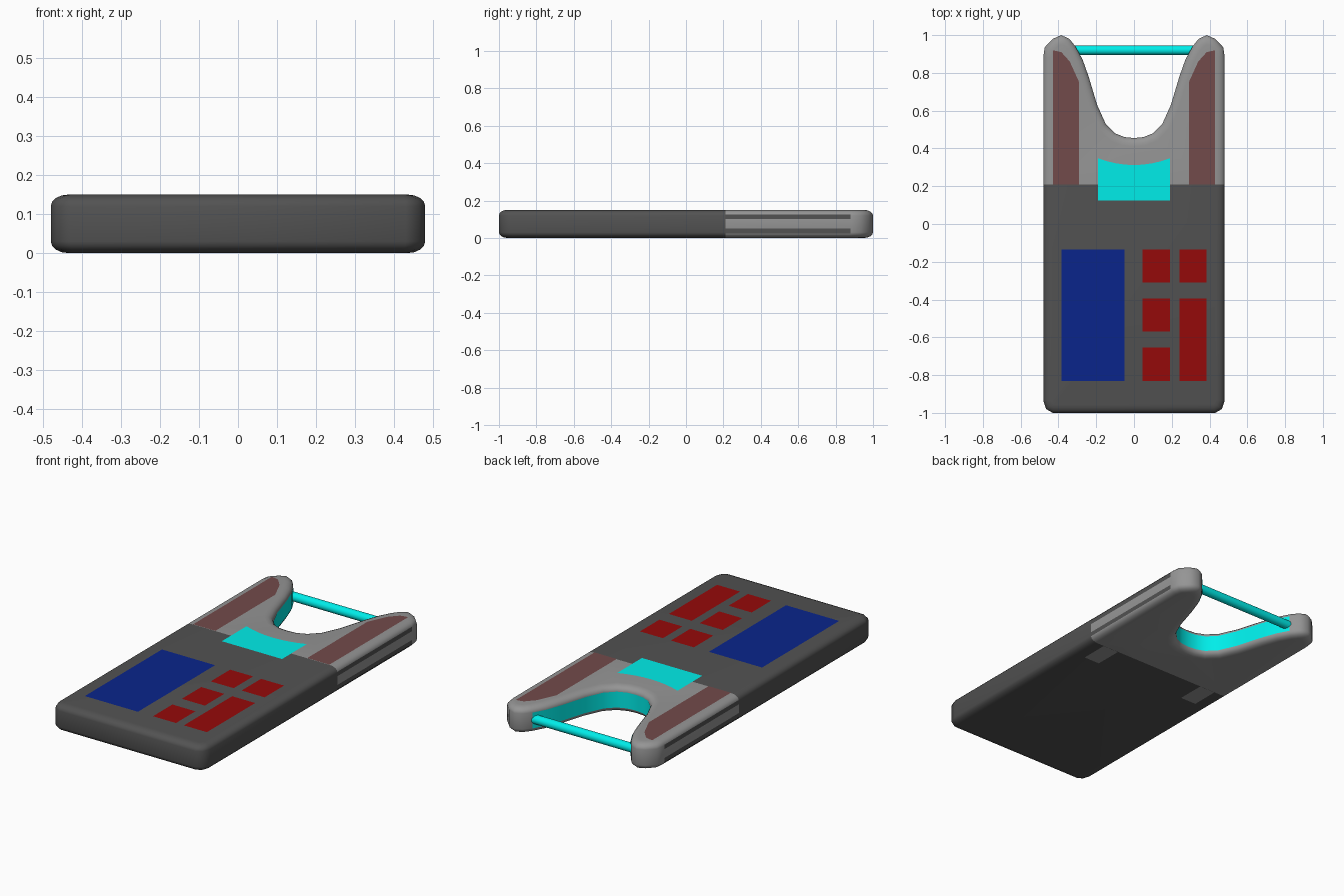
import bpy, bmesh
from math import sin, cos, pi, radians
from mathutils import Vector, Matrix

if "Cube" in bpy.data.objects:
    bpy.data.objects.remove(bpy.data.objects["Cube"])

H, SPLIT, EPS = 0.15, 0.21, 0.0015


def material(name, r, g, b):
    m = bpy.data.materials.new(name)
    m.diffuse_color = (r, g, b, 1)
    m.use_nodes = True
    m.node_tree.nodes["Principled BSDF"].inputs["Base Color"].default_value = m.diffuse_color
    return m


DARK = material("dark_grey", 0.085, 0.085, 0.085)
LIGHT = material("light_grey", 0.30, 0.30, 0.30)
RED = material("red", 0.30, 0.003, 0.003)
MAROON = material("maroon", 0.17, 0.07, 0.07)
BLUE = material("blue", 0.003, 0.018, 0.26)
CYAN = material("cyan", 0.0, 0.85, 0.82)


def finish(name, bm, mat, smooth=True):
    me = bpy.data.meshes.new(name)
    bm.to_mesh(me)
    bm.free()
    me.materials.append(mat)
    if smooth:
        me.shade_smooth()
        me.set_sharp_from_angle(angle=radians(50))
    ob = bpy.data.objects.new(name, me)
    bpy.context.collection.objects.link(ob)
    return ob


def patch(name, pts, mat):
    bm = bmesh.new()
    bm.faces.new([bm.verts.new(p) for p in pts])
    return finish(name, bm, mat, False)


def top_patch(name, pts, mat):
    return patch(name, [(x, y, H + EPS) for x, y in pts], mat)


def rect(x0, x1, y0, y1):
    return [(x0, y0), (x1, y0), (x1, y1), (x0, y1)]


# Right half of the plan outline, anticlockwise
half = [(0.43, -1), (0.465, -0.98), (0.48, -0.935), (0.48, 0.885), (0.473, 0.935),
        (0.43, 0.98), (0.385, 1.0), (0.342, 0.98), (0.31, 0.94), (0.272, 0.87),
        (0.24, 0.78), (0.195, 0.63), (0.15, 0.53), (0.10, 0.48), (0.05, 0.46)]
outline = half + [(0, 0.455)] + [(-x, y) for x, y in reversed(half)]


def inset(pts, d):
    out, n = [], len(pts)
    for i in range(n):
        a, b, c = (Vector(pts[(i + k) % n]) for k in (-1, 0, 1))
        e, f = (b - a).normalized(), (c - b).normalized()
        n1, n2 = Vector((-e.y, e.x)), Vector((-f.y, f.x))
        out.append(b + (n1 + n2) * d / (1 + n1.dot(n2)))
    return out


# Rounded slab, cut into handset body and fork
def slab(name, keep_back, mat):
    bm = bmesh.new()
    arc = [(0.045 * (1 - sin(t)), 0.03 * (1 - cos(t))) for t in (i * pi / 8 for i in range(5))]
    levels = arc + [(d, H - z) for d, z in reversed(arc)]
    rings = [[bm.verts.new((p.x, p.y, z)) for p in inset(outline, d)] for d, z in levels]
    n = len(outline)
    for lo, hi in zip(rings, rings[1:]):
        for i in range(n):
            j = (i + 1) % n
            bm.faces.new((lo[i], lo[j], hi[j], hi[i]))
    bm.faces.new(rings[-1])
    bm.faces.new(rings[0][::-1])
    bmesh.ops.bisect_plane(bm, geom=bm.verts[:] + bm.edges[:] + bm.faces[:],
                           plane_co=(0, SPLIT, 0), plane_no=(0, 1, 0),
                           clear_inner=keep_back, clear_outer=not keep_back)
    return finish(name, bm, mat)


slab("handset_body", False, DARK)
slab("fork", True, LIGHT)

# Front panel and buttons
top_patch("display_panel", rect(-0.385, -0.05, -0.83, -0.135), BLUE)
for i, r in enumerate([(0.045, 0.19, -0.31, -0.135), (0.045, 0.19, -0.57, -0.395),
                       (0.045, 0.19, -0.83, -0.655), (0.24, 0.385, -0.31, -0.135),
                       (0.24, 0.385, -0.83, -0.395)]):
    top_patch(f"button_{i + 1}", rect(*r), RED)

# Small screen with a curved back edge
curve = [(x, 0.312 + 0.036 * (x / 0.19) ** 2) for x in (0.19 - 0.38 * i / 8 for i in range(9))]
top_patch("curved_screen", [(-0.19, 0.125), (0.19, 0.125)] + curve, CYAN)

# Mirrored grips, side stripes and underside tabs
grip = [(0.29, SPLIT), (0.43, SPLIT), (0.43, 0.92), (0.385, 0.91), (0.34, 0.86), (0.29, 0.75)]
for s, side in ((1, "right"), (-1, "left")):
    top_patch(f"grip_{side}", [(s * x, y) for x, y in grip][::s], MAROON)
    for z0, z1, lv in ((0.025, 0.05, "low"), (0.10, 0.125, "high")):
        x = s * (0.48 + EPS)
        patch(f"stripe_{lv}_{side}", [(x, SPLIT, z0), (x, 0.88, z0), (x, 0.88, z1),
                                      (x, SPLIT, z1)][::s], DARK)
    patch(f"tab_{side}", [(s * x, y, -EPS) for x, y in rect(0.29, 0.39, 0.05, SPLIT)][::-s], LIGHT)

# Cyan band lining the inside of the fork
lining = [p for p in inset(outline, -0.002)][8:23]
bm = bmesh.new()
cols = [[bm.verts.new((p.x, p.y, z)) for z in (0.03, H - 0.03)] for p in lining]
for a, b in zip(cols, cols[1:]):
    bm.faces.new((a[0], b[0], b[1], a[1]))
finish("fork_lining", bm, CYAN)

# Cross bar between the fork tips
bm = bmesh.new()
bmesh.ops.create_cone(bm, cap_ends=True, segments=24, radius1=0.025, radius2=0.025, depth=0.66,
                      matrix=Matrix.Translation((0, 0.92, H / 2)) @ Matrix.Rotation(pi / 2, 4, 'Y'))
finish("cross_bar", bm, CYAN)
